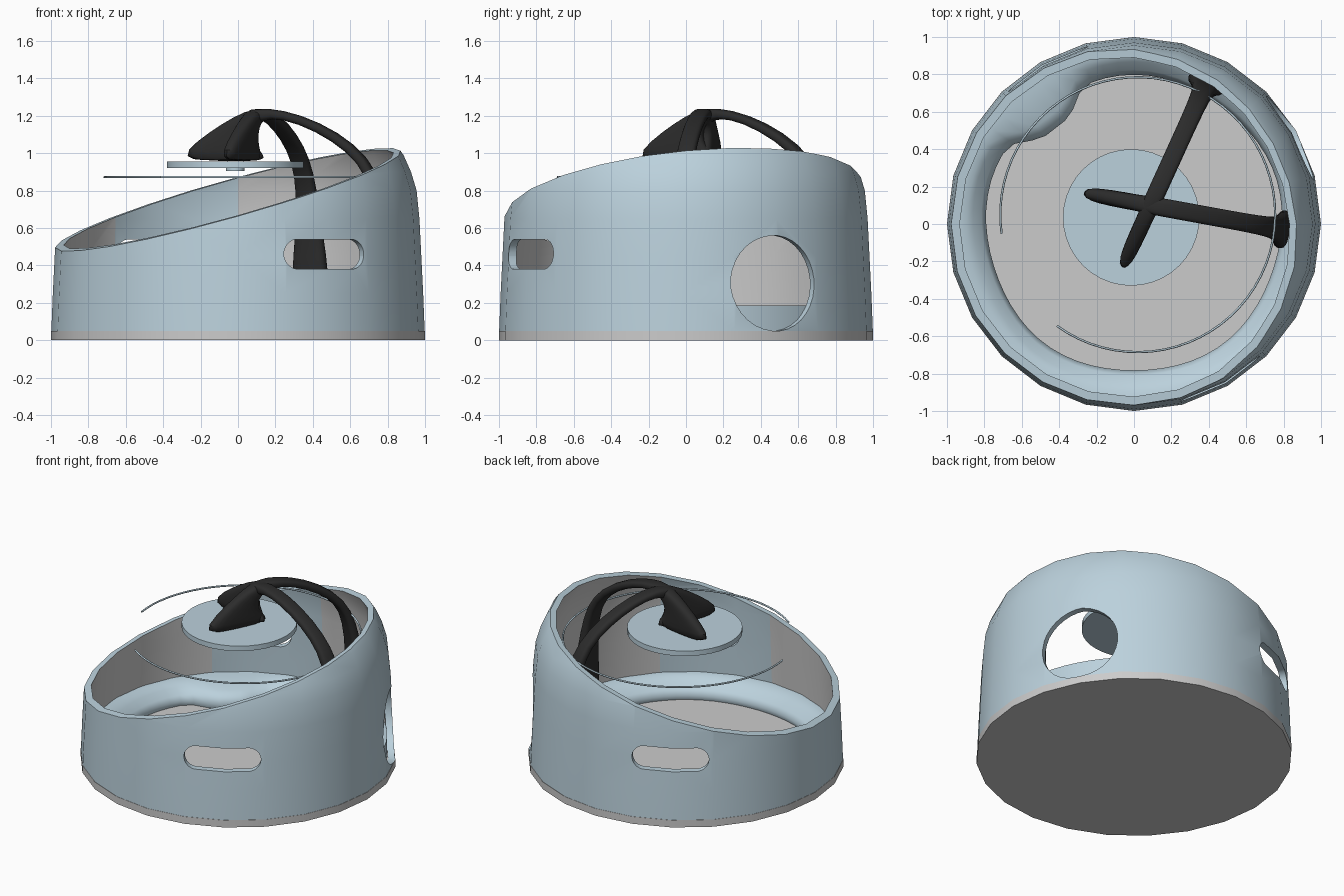
import bpy, bmesh, math
from mathutils import Vector

if "Cube" in bpy.data.objects:
    bpy.data.objects.remove(bpy.data.objects["Cube"])

SIDES = 24
HOLE_ANG = math.radians(29)


def material(name, rgb):
    m = bpy.data.materials.new(name)
    m.diffuse_color = (*rgb, 1)
    m.use_nodes = True
    m.node_tree.nodes["Principled BSDF"].inputs["Base Color"].default_value = m.diffuse_color
    return m


BLUE = material("blue_grey", (0.50, 0.64, 0.72))
GREY = material("liner_grey", (0.8, 0.8, 0.8))
BLACK = material("black", (0.025, 0.025, 0.025))


def make(name, verts, faces, mat=None, smooth=None):
    me = bpy.data.meshes.new(name)
    me.from_pydata([tuple(v) for v in verts], [], faces)
    bm = bmesh.new()
    bm.from_mesh(me)
    bmesh.ops.recalc_face_normals(bm, faces=bm.faces)
    bm.to_mesh(me)
    bm.free()
    ob = bpy.data.objects.new(name, me)
    bpy.context.collection.objects.link(ob)
    if mat:
        me.materials.append(mat)
    if smooth:
        shade(ob, smooth)
    return ob


def shade(ob, deg):
    bpy.ops.object.select_all(action='DESELECT')
    ob.select_set(True)
    bpy.context.view_layer.objects.active = ob
    bpy.ops.object.shade_smooth_by_angle(angle=math.radians(deg))


def loft(rings, loop=False):
    """Verts and quads joining closed rings; capped unless looped."""
    n, k = len(rings[0]), len(rings)
    verts = [v for r in rings for v in r]
    faces = [(i * n + j, i * n + (j + 1) % n, (i + 1) % k * n + (j + 1) % n, (i + 1) % k * n + j)
             for i in range(k if loop else k - 1) for j in range(n)]
    if not loop:
        faces += [tuple(range(n))[::-1], tuple(range((k - 1) * n, k * n))]
    return verts, faces


def circle(r, z, n, cx=0, cy=0):
    return [(cx + r * math.cos(2 * math.pi * i / n), cy + r * math.sin(2 * math.pi * i / n), z)
            for i in range(n)]


def disc(name, r, z0, z1, n, mat=None, cx=0, cy=0):
    return make(name, *loft([circle(r, z0, n, cx, cy), circle(r, z1, n, cx, cy)]), mat, 30)


def radial_cutter(name, ang, half, rad, z, n=24):
    """Stadium-shaped prism pointing outwards; half=0 gives a round hole."""
    out, tan = Vector((math.cos(ang), math.sin(ang), 0)), Vector((-math.sin(ang), math.cos(ang), 0))
    outline = []
    for i in range(n):
        a = 2 * math.pi * (i + 0.5) / n
        outline.append((rad * math.cos(a) + math.copysign(half, math.cos(a)), z + rad * math.sin(a)))
    rings = [[out * d + tan * u + Vector((0, 0, w)) for u, w in outline] for d in (0.6, 1.3)]
    return make(name, *loft(rings))


# base
disc("base_plate", 1.0, 0.0, 0.05, SIDES)

# shell wall: revolved domed profile
outer = [(0.998, 0.05), (0.99, 0.25), (0.98, 0.45), (0.97, 0.65), (0.955, 0.8),
         (0.925, 0.9), (0.885, 0.99), (0.835, 1.06), (0.78, 1.12)]
rings = [circle(r, z, SIDES) for r, z in outer]
rings += [circle(r - 0.045, z, SIDES) for r, z in reversed(outer)]
shell = make("shell_wall", *loft(rings, True), BLUE)
shell.data.materials.append(GREY)

# cutters: slanted top, round doorway, two side slots
top = [(x, y, 0.77 + 0.28 * x + 0.11 * y) for x, y in ((-2, -2), (2, -2), (2, 2), (-2, 2))]
cutters = [make("top_cutter", *loft([top, [(x, y, 3) for x, y, z in top]])),
           radial_cutter("doorway_cutter", HOLE_ANG, 0, 0.255, 0.305, 32)]
for s in (-1, 1):
    cutters.append(radial_cutter("slot_cutter", HOLE_ANG + s * math.pi / 2, 0.165, 0.08, 0.46))
bpy.context.view_layer.objects.active = shell
for c in cutters:
    m = shell.modifiers.new("cut", 'BOOLEAN')
    m.operation, m.object, m.solver = 'DIFFERENCE', c, 'EXACT'
    bpy.ops.object.modifier_apply(modifier=m.name)
    bpy.data.objects.remove(c)

# grey liner on inner faces, left blue around the slots
for p in shell.data.polygons:
    c, n = p.center, p.normal
    p.material_index = 0
    radial = Vector((c.x, c.y, 0)).normalized()
    if n.dot(radial) < -0.8 and math.hypot(c.x, c.y) < 0.96:
        if abs(math.cos(math.atan2(c.y, c.x) - HOLE_ANG)) > 0.38:
            p.material_index = 1
shade(shell, 30)

# cushioned roll round the floor, with one swollen lump
N = 64
sections = []
for i in range(N):
    a = 2 * math.pi * i / N
    d = math.degrees(a)
    lump = math.exp(-((d - 129) / 15) ** 4)
    rin = 0.795 + 0.008 * math.sin(5 * a) - 0.12 * lump
    prof = [(rin + 0.01, 0.05), (rin - 0.005, 0.085), (rin + 0.02, 0.12 + 0.01 * lump),
            (rin + 0.065, 0.155), (0.895, 0.18), (0.945, 0.185), (0.945, 0.05)]
    sections.append([(r * math.cos(a), r * math.sin(a), z) for r, z in prof])
make("floor_roll", *loft(sections, True), BLUE, 60)

# round tray and the fitting under it
disc("tray", 0.365, 0.92, 0.955, 40, BLUE, -0.015, 0.035)
disc("tray_fitting", 0.05, 0.905, 0.92, 16, BLUE, -0.015, 0.035)

# thin open hoop
cu = bpy.data.curves.new("hoop", 'CURVE')
cu.dimensions = '3D'
cu.bevel_depth, cu.bevel_resolution = 0.006, 1
sp = cu.splines.new('POLY')
sp.points.add(60)
for i, p in enumerate(sp.points):
    a = math.radians(-126 + 314 * i / 60)
    p.co = (0.02 + 0.735 * math.cos(a), 0.05 + 0.735 * math.sin(a), 0.872, 1)
cu.materials.append(BLUE)
bpy.context.collection.objects.link(bpy.data.objects.new("hoop", cu))

# two crossing arms: stations of outer (s, z), inner (s, z), width
ARM = [((-.37, .955), (.07, .955), .08), ((-.39, 1.01), (.055, .99), .09),
       ((-.25, 1.115), (-.01, 1.06), .09), ((-.11, 1.20), (-.01, 1.13), .09),
       ((.0, 1.245), (.04, 1.18), .10), ((.15, 1.235), (.15, 1.185), .10),
       ((.35, 1.17), (.33, 1.12), .10), ((.55, 1.05), (.51, 1.005), .10),
       ((.67, .9), (.61, .88), .11), ((.725, .7), (.65, .69), .13),
       ((.75, .45), (.67, .45), .19), ((.77, .2), (.67, .2), .25)]


def arm(name, dx, dy):
    along = Vector((dx, dy, 0)).normalized()
    side = Vector((-along.y, along.x, 0))
    mid = Vector((0.09, 0.1, 0))
    rings = []
    for (so, zo), (si, zi), w in ARM:
        po = mid + along * so + Vector((0, 0, zo))
        pi = mid + along * si + Vector((0, 0, zi))
        c, h = (po + pi) / 2, (po - pi) / 2
        ring = []
        for k in range(12):
            a = 2 * math.pi * k / 12
            u, v = (math.copysign(abs(f) ** 0.65, f) for f in (math.cos(a), math.sin(a)))
            ring.append(c + h * u + side * (w / 2 * v))
        rings.append(ring)
    ob = make(name, *loft(rings), BLACK, 60)
    sub = ob.modifiers.new("smooth", 'SUBSURF')
    sub.levels = sub.render_levels = 1


arm("arm_back", 0.415, 0.91)
arm("arm_right", 0.983, -0.18)
